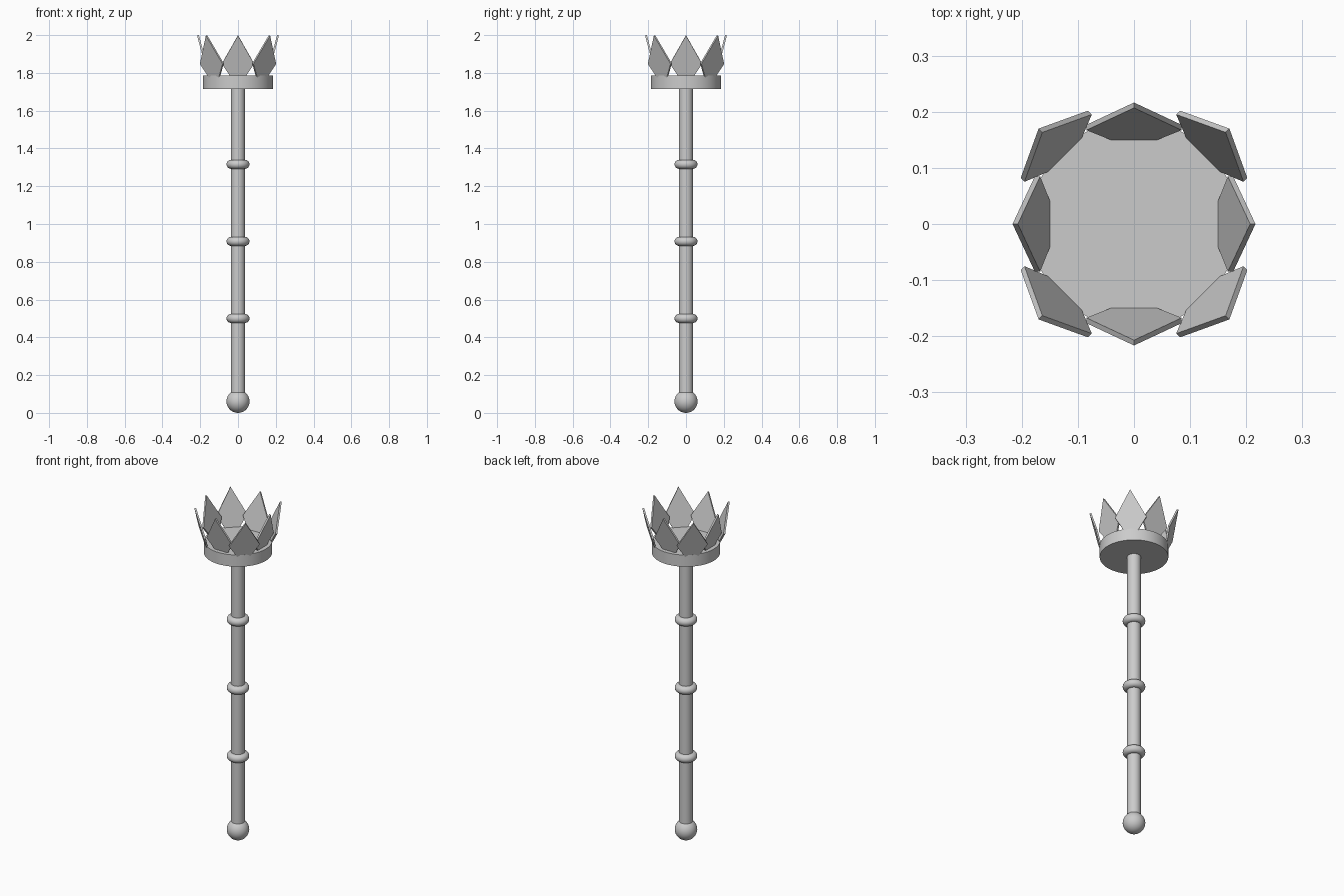
import bpy, bmesh
from math import radians, pi
from mathutils import Matrix

if "Cube" in bpy.data.objects:
    bpy.data.objects.remove(bpy.data.objects["Cube"])


def finish(name, smooth=True):
    ob = bpy.context.object
    ob.name = name
    if smooth:
        bpy.ops.object.shade_smooth_by_angle(angle=radians(35))
    return ob


def cylinder(name, r, z0, z1, sides):
    bpy.ops.mesh.primitive_cylinder_add(vertices=sides, radius=r, depth=z1 - z0,
                                        location=(0, 0, (z0 + z1) / 2))
    return finish(name)


# Pommel ball at the foot
bpy.ops.mesh.primitive_uv_sphere_add(segments=32, ring_count=16, radius=0.061,
                                     location=(0, 0, 0.061))
finish("pommel")

# Shaft and head disc
cylinder("shaft", 0.037, 0.06, 1.72, 32)
cylinder("head_disc", 0.185, 1.715, 1.785, 64)

# Rounded grip rings
for i, z in enumerate((0.5, 0.908, 1.316)):
    bpy.ops.mesh.primitive_torus_add(major_segments=48, minor_segments=16,
                                     major_radius=0.037, minor_radius=0.024,
                                     location=(0, 0, z))
    finish(f"grip_ring_{i + 1}")


# Crown points: thin kite plates leaning outward, diagonal ones set further out
def crown_point(name, angle, offset):
    outline = [(0, 1.722), (0.085, 1.85), (0, 2.0), (-0.085, 1.85)]
    lean = 0.265
    inner = [(0.150 + offset + lean * (z - 1.785), y, z) for y, z in outline]
    bm = bmesh.new()
    face = bm.faces.new([bm.verts.new(p) for p in inner])
    ext = bmesh.ops.extrude_face_region(bm, geom=[face])
    moved = [v for v in ext["geom"] if isinstance(v, bmesh.types.BMVert)]
    bmesh.ops.translate(bm, verts=moved, vec=(0.0095, 0, -0.0025))
    bmesh.ops.recalc_face_normals(bm, faces=bm.faces)
    bm.transform(Matrix.Rotation(angle, 4, 'Z'))
    me = bpy.data.meshes.new(name)
    bm.to_mesh(me)
    bm.free()
    bpy.context.collection.objects.link(bpy.data.objects.new(name, me))


for i in range(8):
    crown_point(f"crown_point_{i + 1}", i * pi / 4, 0.024 if i % 2 else 0.0)
